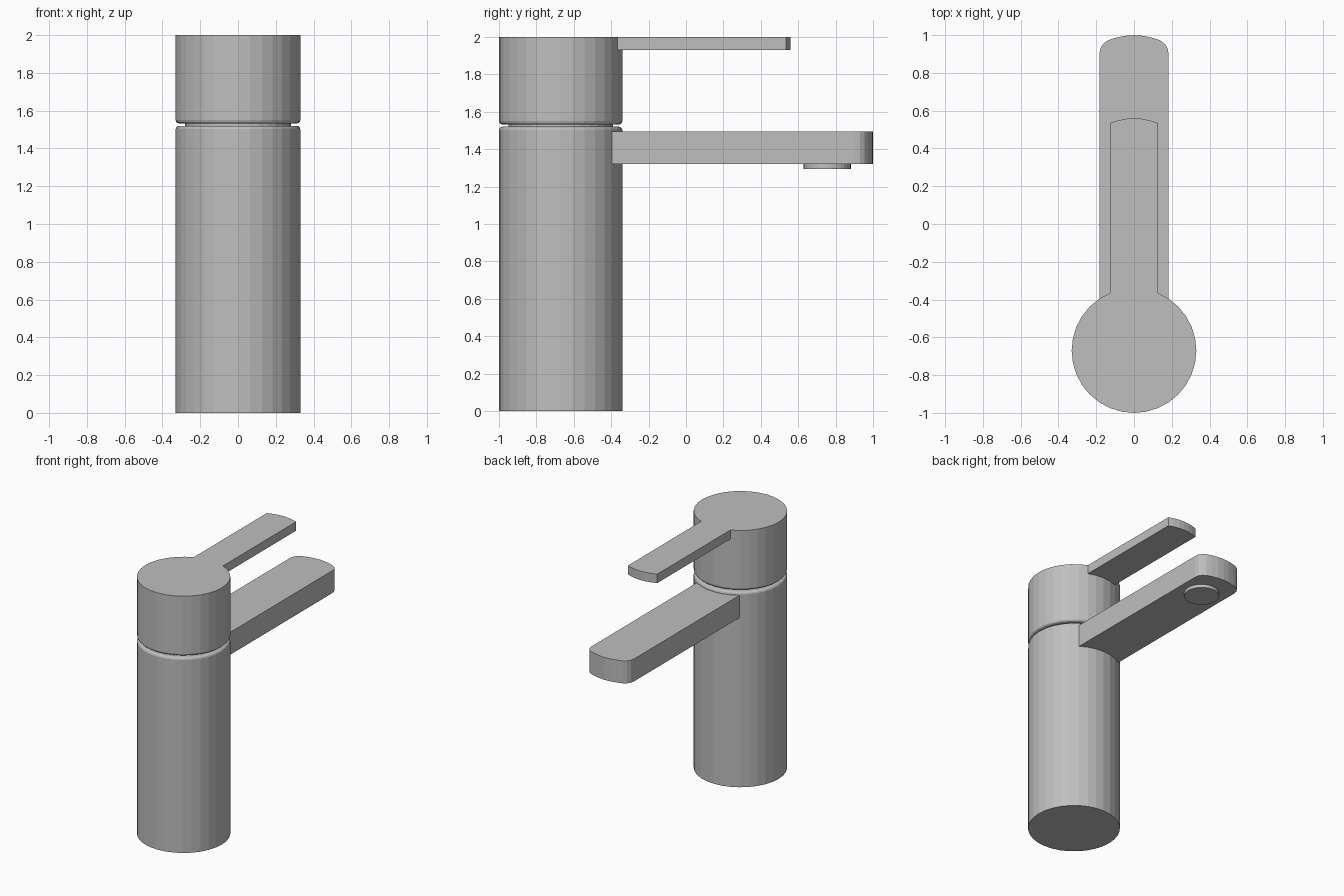
import bpy, bmesh, math

if "Cube" in bpy.data.objects:
    bpy.data.objects.remove(bpy.data.objects["Cube"])

SIDES, R, CY = 32, 0.33, -0.67

metal = bpy.data.materials.new("brushed_grey_metal")
metal.diffuse_color = (0.52, 0.52, 0.52, 1)
metal.use_nodes = True
metal.node_tree.nodes["Principled BSDF"].inputs["Base Color"].default_value = metal.diffuse_color


def finish(name, bm):
    bmesh.ops.recalc_face_normals(bm, faces=bm.faces)
    mesh = bpy.data.meshes.new(name)
    bm.to_mesh(mesh)
    bm.free()
    mesh.materials.append(metal)
    obj = bpy.data.objects.new(name, mesh)
    bpy.context.collection.objects.link(obj)
    return obj


def turned(name, profile, cy=CY):
    """Stack rings of (radius, z) into a capped solid."""
    bm = bmesh.new()
    rings = []
    for r, z in profile:
        rings.append([bm.verts.new((r * math.cos(math.tau * i / SIDES),
                                    cy + r * math.sin(math.tau * i / SIDES), z))
                      for i in range(SIDES)])
    for a, b in zip(rings, rings[1:]):
        for i in range(SIDES):
            j = (i + 1) % SIDES
            bm.faces.new((a[i], a[j], b[j], b[i]))
    bm.faces.new(rings[0])
    bm.faces.new(rings[-1])
    return finish(name, bm)


def arm(name, steps, tip, z0, z1):
    """Flat bar whose root follows the facets of the column; tip is its right half."""
    root = [(R * math.sin(math.tau * i / SIDES), CY + R * math.cos(math.tau * i / SIDES))
            for i in range(-steps, steps + 1)]
    outline = root + tip + [(-x, y) for x, y in reversed(tip[:-1])]
    bm = bmesh.new()
    low = [bm.verts.new((x, y, z0)) for x, y in outline]
    high = [bm.verts.new((x, y, z1)) for x, y in outline]
    bm.faces.new(low)
    bm.faces.new(high)
    n = len(outline)
    for i in range(2 * steps, n):       # root side stays open against the column
        j = (i + 1) % n
        bm.faces.new((low[i], low[j], high[j], high[i]))
    return finish(name, bm)


# Column, recessed neck and rotating cap
turned("body", [(R, 0), (R, 1.502), (0.327, 1.511), (0.321, 1.517), (0.312, 1.520), (0.27, 1.520)])
turned("neck", [(0.28, 1.50), (0.28, 1.55)])
turned("cap", [(0.27, 1.532), (0.312, 1.532), (0.321, 1.535), (0.327, 1.541), (R, 1.55), (R, 2.0)])

# Spout with rounded end, and the thin control lever
arm("spout", 3, [(0.183, 0.90), (0.178, 0.93), (0.162, 0.955), (0.137, 0.973),
                 (0.10, 0.985), (0.05, 0.996), (0, 1.0)], 1.32, 1.495)
arm("lever", 2, [(0.126, 0.535), (0.085, 0.548), (0.043, 0.557), (0, 0.56)], 1.93, 2.0)

# Water outlet under the spout
turned("outlet", [(0.126, 1.295), (0.126, 1.325)], 0.755)
